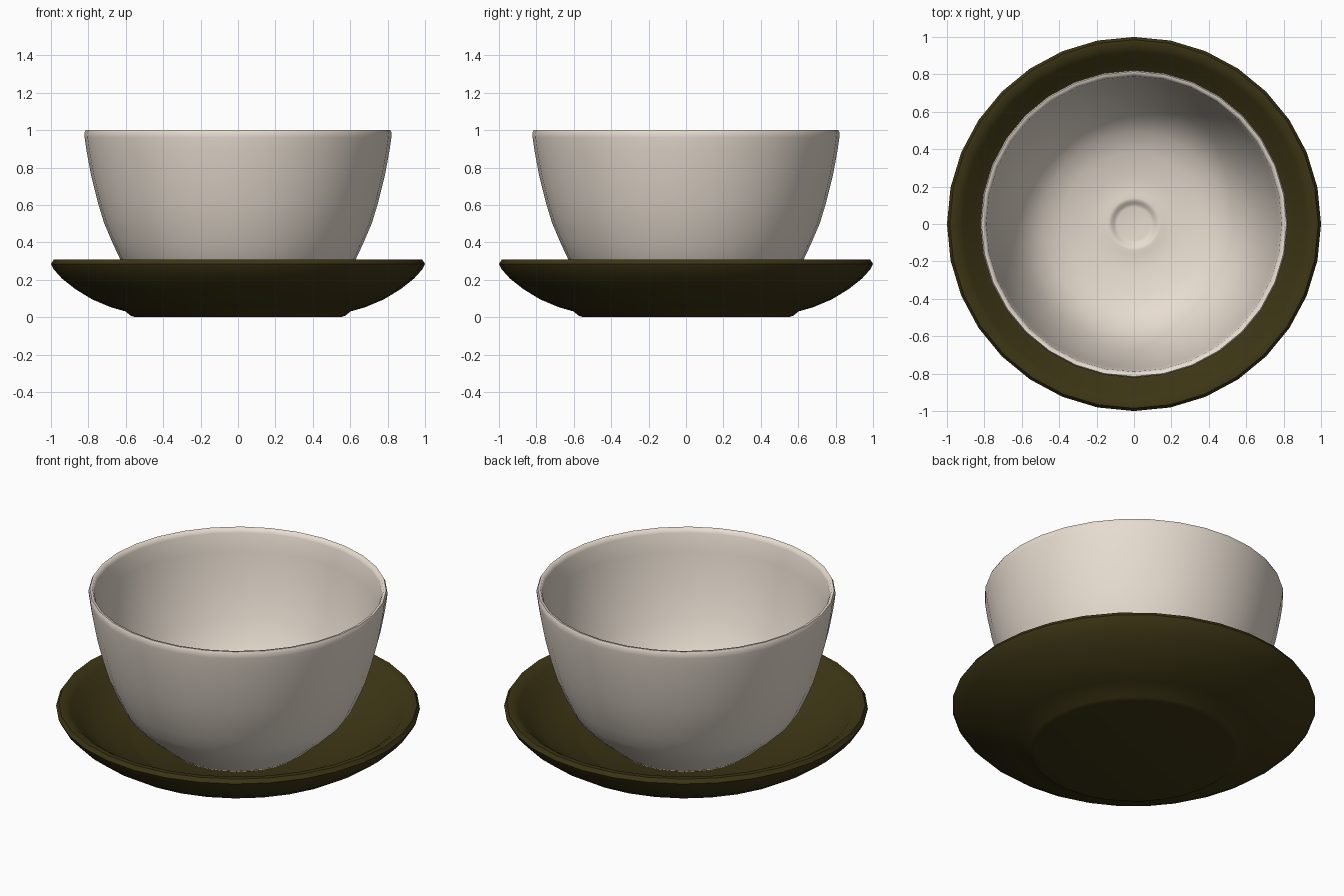
import bpy, bmesh, math

if "Cube" in bpy.data.objects:
    bpy.data.objects.remove(bpy.data.objects["Cube"])

SEGMENTS = 32


def material(name, color):
    mat = bpy.data.materials.new(name)
    mat.diffuse_color = color
    mat.use_nodes = True
    mat.node_tree.nodes["Principled BSDF"].inputs["Base Color"].default_value = mat.diffuse_color
    return mat


def lathe(name, profile, mat, angle):
    """Revolve an (r, z) profile about z; profile ends lie on the axis."""
    bm = bmesh.new()
    rings = []
    for r, z in profile:
        if r == 0:
            rings.append([bm.verts.new((0, 0, z))] * SEGMENTS)
        else:
            rings.append([bm.verts.new((r * math.cos(a), r * math.sin(a), z))
                          for a in (2 * math.pi * i / SEGMENTS for i in range(SEGMENTS))])
    for low, high in zip(rings, rings[1:]):
        for i in range(SEGMENTS):
            j = (i + 1) % SEGMENTS
            corners = [low[i], low[j], high[j], high[i]]
            bm.faces.new(list(dict.fromkeys(corners)))
    bmesh.ops.recalc_face_normals(bm, faces=bm.faces)
    mesh = bpy.data.meshes.new(name)
    bm.to_mesh(mesh)
    bm.free()
    mesh.materials.append(mat)
    obj = bpy.data.objects.new(name, mesh)
    bpy.context.collection.objects.link(obj)
    bpy.ops.object.select_all(action='DESELECT')
    obj.select_set(True)
    bpy.context.view_layer.objects.active = obj
    bpy.ops.object.shade_smooth_by_angle(angle=math.radians(angle))
    return obj


cream = material("cream_glaze", (0.80, 0.72, 0.63, 1))
olive = material("dark_olive_glaze", (0.045, 0.035, 0.007, 1))

# Saucer: foot, flared underside, rounded rim, then the dished top
lathe("saucer", [
    (0, 0.0), (0.55, 0.0), (0.575, 0.008), (0.60, 0.03), (0.68, 0.053),
    (0.78, 0.095), (0.87, 0.15), (0.94, 0.205), (0.985, 0.255), (1.0, 0.285),
    (0.985, 0.308), (0.955, 0.308), (0.92, 0.285), (0.86, 0.225),
    (0.78, 0.17), (0.68, 0.125), (0.60, 0.10), (0.55, 0.075), (0, 0.07),
], olive, 50)

# Bowl: foot, curved outer wall, rounded lip, inner wall and dimpled floor
lathe("bowl", [
    (0, 0.07), (0.38, 0.07), (0.42, 0.10), (0.47, 0.145), (0.54, 0.205),
    (0.59, 0.255), (0.63, 0.31), (0.67, 0.395), (0.715, 0.50), (0.75, 0.615),
    (0.785, 0.755), (0.81, 0.89), (0.82, 0.96), (0.822, 0.985), (0.815, 1.0),
    (0.80, 0.998), (0.79, 0.975), (0.775, 0.87), (0.75, 0.74), (0.72, 0.62),
    (0.68, 0.50), (0.63, 0.385), (0.57, 0.295), (0.49, 0.225), (0.38, 0.18),
    (0.25, 0.16), (0.165, 0.152), (0.14, 0.158), (0.12, 0.154), (0.108, 0.137),
    (0.09, 0.133), (0, 0.133),
], cream, 60)
